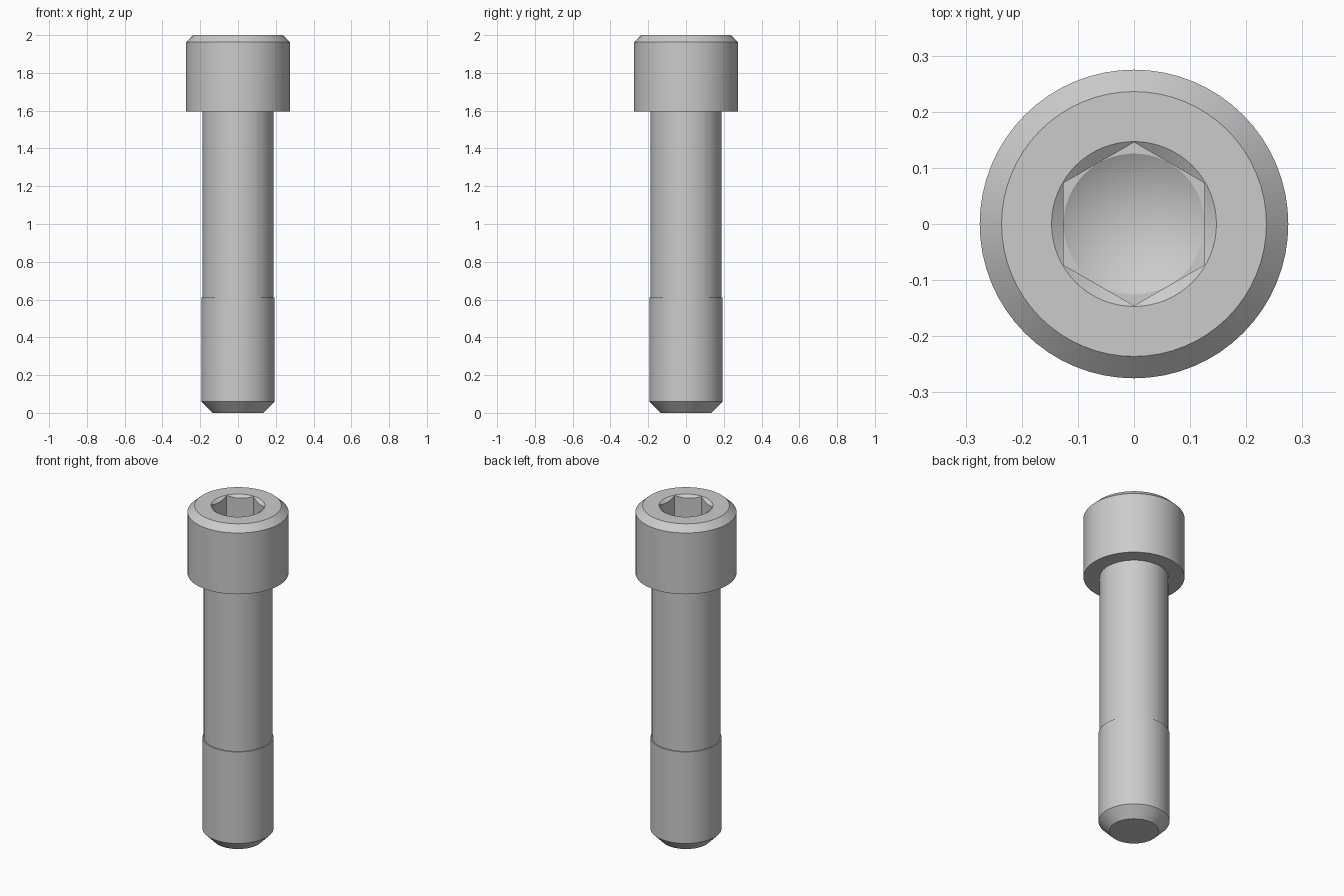
import bpy, bmesh, math

if "Cube" in bpy.data.objects:
    bpy.data.objects.remove(bpy.data.objects["Cube"], do_unlink=True)

SIDES = 64

# One plain steel grey for the whole screw
steel = bpy.data.materials.new("steel grey")
steel.use_nodes = True
GREY = (0.6, 0.6, 0.6, 1)
steel.diffuse_color = GREY
steel.node_tree.nodes["Principled BSDF"].inputs["Base Color"].default_value = GREY


def lathe(name, profile, sides=SIDES, turn=0.0):
    """Revolve (radius, height) points about z; radius 0 makes a pole, open ends are capped."""
    bm = bmesh.new()
    rings = []
    for r, z in profile:
        if r == 0:
            rings.append([bm.verts.new((0, 0, z))] * sides)
        else:
            angles = [turn + math.tau * i / sides for i in range(sides)]
            rings.append([bm.verts.new((r * math.cos(a), r * math.sin(a), z)) for a in angles])
    for low, high in zip(rings, rings[1:]):
        for i in range(sides):
            j = (i + 1) % sides
            corners = dict.fromkeys((low[i], low[j], high[j], high[i]))
            bm.faces.new(list(corners))
    for ring, (r, z) in ((rings[0], profile[0]), (rings[-1], profile[-1])):
        if r > 0:
            bm.faces.new(ring)
    bmesh.ops.recalc_face_normals(bm, faces=bm.faces)
    mesh = bpy.data.meshes.new(name)
    bm.to_mesh(mesh)
    bm.free()
    mesh.materials.append(steel)
    obj = bpy.data.objects.new(name, mesh)
    bpy.context.collection.objects.link(obj)
    return obj


def activate(obj):
    bpy.ops.object.select_all(action="DESELECT")
    obj.select_set(True)
    bpy.context.view_layer.objects.active = obj


# Body: chamfered tip, threaded end, slimmer shank, chamfered head
screw = lathe("socket_head_screw", [
    (0.135, 0), (0.193, 0.06), (0.193, 0.61), (0.187, 0.61),
    (0.187, 1.595), (0.275, 1.595), (0.275, 1.963), (0.236, 2.0)])

# Socket: hexagonal hole, conical drill point, countersunk rim
cutters = [
    lathe("hex_cutter", [(0.1455, 1.8), (0.1455, 2.1)], sides=6, turn=math.pi / 6),
    lathe("drill_cutter", [(0, 1.727), (0.1255, 1.8), (0.1255, 2.08)]),
    lathe("rim_cutter", [(0.119, 1.98), (0.147, 2.0), (0.175, 2.02)]),
]
for cutter in cutters:
    cutter.hide_render = True
    activate(screw)
    cut = screw.modifiers.new(cutter.name, "BOOLEAN")
    cut.operation = "DIFFERENCE"
    cut.solver = "EXACT"
    cut.object = cutter
    bpy.ops.object.modifier_apply(modifier=cut.name)
    bpy.data.objects.remove(cutter, do_unlink=True)

activate(screw)
bpy.ops.object.shade_smooth_by_angle(angle=math.radians(25))
